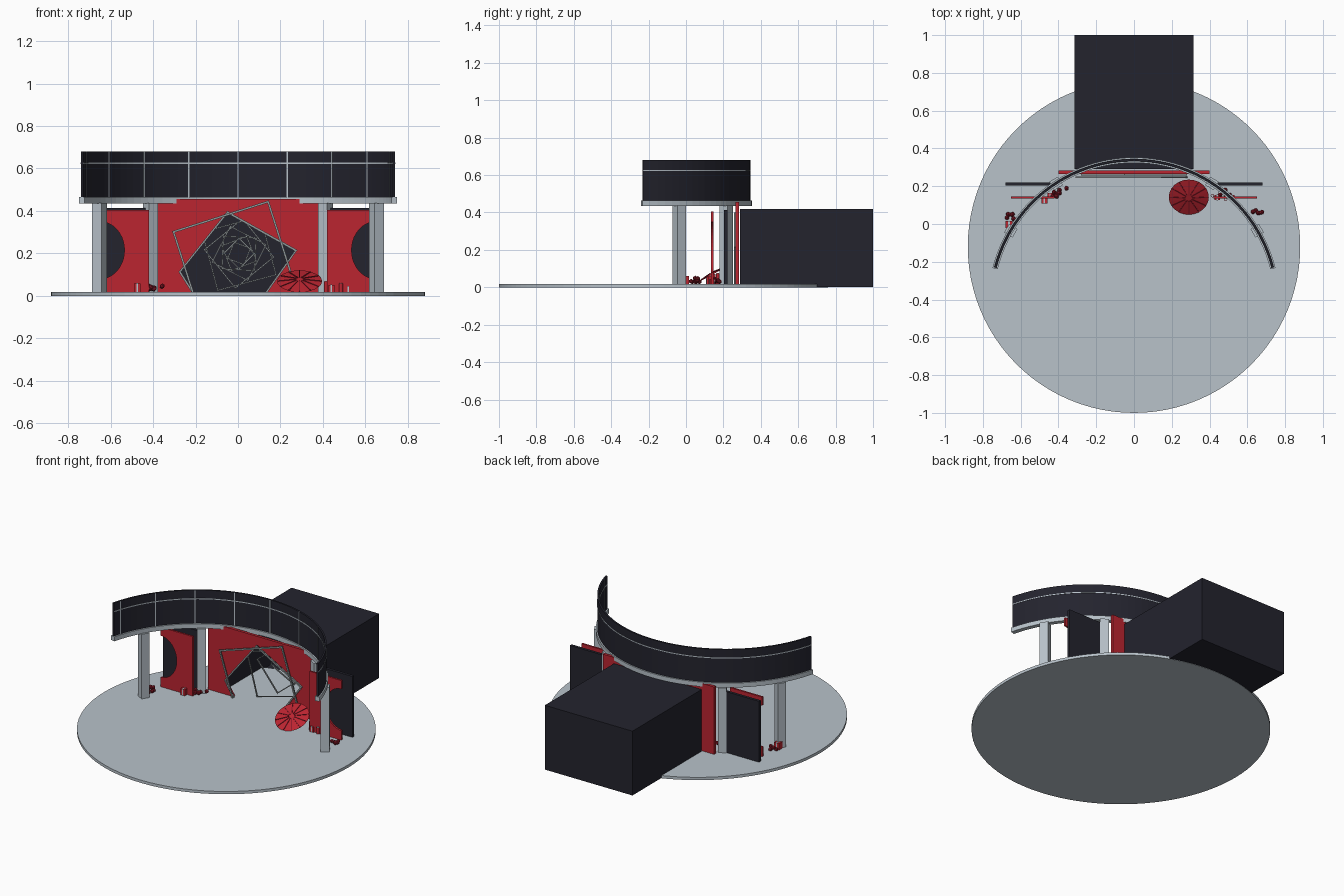
import bpy, bmesh, math, random
from mathutils import Matrix, Vector

if "Cube" in bpy.data.objects:
    bpy.data.objects.remove(bpy.data.objects["Cube"])

random.seed(4)
FLOOR = 0.018
ARC_Y = -0.42          # centre of the curved canopy


def material(name, rgb):
    m = bpy.data.materials.new(name)
    m.diffuse_color = (*rgb, 1)
    m.use_nodes = True
    m.node_tree.nodes["Principled BSDF"].inputs["Base Color"].default_value = m.diffuse_color
    return m


GREY = material("pale grey", (0.48, 0.54, 0.59))
STEEL = material("mid grey", (0.28, 0.31, 0.32))
NAVY = material("dark navy", (0.017, 0.017, 0.027))
RED = material("red", (0.5, 0.018, 0.03))
CRIMSON = material("dark crimson", (0.26, 0.01, 0.022))


def finish(bm, name, mat):
    bmesh.ops.recalc_face_normals(bm, faces=bm.faces)
    me = bpy.data.meshes.new(name)
    bm.to_mesh(me)
    bm.free()
    me.materials.append(mat)
    ob = bpy.data.objects.new(name, me)
    bpy.context.collection.objects.link(ob)
    return ob


def box(name, mat, centre, size, rot=0.0):
    bm = bmesh.new()
    m = Matrix.Translation(centre) @ Matrix.Rotation(rot, 4, 'Z') @ Matrix.Diagonal((*size, 1))
    bmesh.ops.create_cube(bm, size=1, matrix=m)
    return finish(bm, name, mat)


def cylinder(name, mat, centre, radius, depth, sides=12):
    bm = bmesh.new()
    bmesh.ops.create_cone(bm, cap_ends=True, segments=sides, radius1=radius, radius2=radius,
                          depth=depth, matrix=Matrix.Translation(centre))
    return finish(bm, name, mat)


def sheet(name, mat, outline, y0, y1):
    """Upright panel from an x-z outline."""
    bm = bmesh.new()
    f = bm.faces.new([bm.verts.new((x, y0, z)) for x, z in outline])
    ext = bmesh.ops.extrude_face_region(bm, geom=[f], use_keep_orig=True)
    for v in ext["geom"]:
        if isinstance(v, bmesh.types.BMVert):
            v.co.y = y1
    return finish(bm, name, mat)


def arc(name, mat, r0, r1, z0, z1, a0, a1, n=48):
    """Curved rectangular bar, angles in degrees from +y."""
    bm = bmesh.new()
    rings = []
    for i in range(n + 1):
        a = math.radians(a0 + (a1 - a0) * i / n)
        rings.append([bm.verts.new((r * math.sin(a), ARC_Y + r * math.cos(a), z))
                      for r, z in ((r0, z0), (r1, z0), (r1, z1), (r0, z1))])
    for p, q in zip(rings, rings[1:]):
        for k in range(4):
            bm.faces.new((p[k], p[(k + 1) % 4], q[(k + 1) % 4], q[k]))
    bm.faces.new(rings[0])
    bm.faces.new(rings[-1])
    return finish(bm, name, mat)


def frame(name, corners, y, width):
    """Four-sided hollow frame, trimmed where it meets the floor."""
    pts = [Vector(c) for c in corners]
    mid = sum(pts, Vector((0, 0))) / 4
    size = sum((p - mid).length for p in pts) / 4
    k = 1 - width * 1.41 / size
    bm = bmesh.new()
    rows = [[bm.verts.new((c.x, yy, c.y)) for c in (mid + (p - mid) * s for p in pts)]
            for s, yy in ((1, y), (k, y), (k, y + 0.008), (1, y + 0.008))]
    for a in range(4):
        for i in range(4):
            j = (i + 1) % 4
            bm.faces.new((rows[a][i], rows[a][j], rows[(a + 1) % 4][j], rows[(a + 1) % 4][i]))
    bmesh.ops.bisect_plane(bm, geom=bm.verts[:] + bm.edges[:] + bm.faces[:],
                           plane_co=(0, 0, FLOOR), plane_no=(0, 0, 1), clear_inner=True)
    return finish(bm, name, STEEL)


# round stage floor
cylinder("stage_floor", GREY, (0, -0.12, FLOOR / 2), 0.88, FLOOR, 96)

# tunnel room at the back, open towards the stage
bm = bmesh.new()
bmesh.ops.create_cube(bm, size=1, matrix=Matrix.Translation((0, 0.645, 0.211))
                      @ Matrix.Diagonal((0.63, 0.71, 0.418, 1)))
bmesh.ops.delete(bm, geom=[f for f in bm.faces if f.calc_center_median().y < 0.3],
                 context='FACES')
finish(bm, "tunnel_room", NAVY)

# curved canopy: ledge, fascia and thin trim lines
arc("canopy_ledge", GREY, 0.744, 0.772, 0.436, 0.465, -76, 76)
arc("canopy_fascia", NAVY, 0.753, 0.764, 0.465, 0.68, -75.6, 75.6)
arc("trim_inner", GREY, 0.7505, 0.753, 0.622, 0.628, -75.6, 75.6)
arc("trim_outer", GREY, 0.764, 0.766, 0.622, 0.628, -75.6, 75.6)
for i in range(-4, 5):
    arc("trim_upright", GREY, 0.7505, 0.753, 0.465, 0.68, i * 18 - 0.25, i * 18 + 0.25, 1)

# columns turned to follow the arc
for side in (-1, 1):
    for deg in (33, 59.5):
        a = math.radians(deg) * side
        box("column", GREY, (0.757 * math.sin(a), ARC_Y + 0.757 * math.cos(a), 0.228),
            (0.052, 0.052, 0.42), -a)

# central wall with a slanted opening reaching the floor
opening = [(-0.28, 0.113), (-0.05, 0.40), (0.28, 0.216)]
sheet("central_wall", RED,
      [(-0.4, FLOOR), (-0.22, FLOOR)] + opening +
      [(0.14, FLOOR), (0.4, FLOOR), (0.4, 0.456), (-0.4, 0.456)], 0.265, 0.283)

# side panels: red with a half-round cut at the outer edge, dark one behind
for side in (-1, 1):
    cut = [(side * (0.65 - 0.115 * math.sin(t)), 0.215 + 0.135 * math.cos(t))
           for t in (math.pi * i / 20 for i in range(21))]
    sheet("side_panel", RED, [(side * 0.65, 0.405), *cut, (side * 0.65, FLOOR),
                              (side * 0.42, FLOOR), (side * 0.42, 0.405)], 0.134, 0.146)
    box("back_panel", NAVY, (side * 0.54, 0.212, 0.216), (0.28, 0.018, 0.396))

# nested twisting frames leading into the tunnel
frame("outer_frame", [(-0.31, 0.305), (0.145, 0.45), (0.29, -0.005), (-0.165, -0.15)], 0.244, 0.01)
frame("opening_frame", opening + [(-0.05, -0.251)], 0.256, 0.01)
for i in range(7):
    r = 0.205 * 0.82 ** i
    turn = math.radians(60 + 24 * i)
    frame("inner_frame", [(0.005 + r * math.cos(turn + k * math.pi / 2),
                           0.2 + r * math.sin(turn + k * math.pi / 2)) for k in range(4)],
          0.33 + 0.09 * i, 0.006)

# tilted round parasol resting on the floor
bm = bmesh.new()
tilt = Matrix.Translation((0.29, 0.14, 0.073)) @ Matrix.Rotation(math.radians(29), 4, 'X')
bmesh.ops.create_cone(bm, cap_ends=True, segments=24, radius1=0.106, radius2=0.02,
                      depth=0.01, matrix=tilt)
parasol = finish(bm, "parasol", RED)
bm = bmesh.new()
for i in range(12):
    m = tilt @ Matrix.Rotation(i * math.pi / 6, 4, 'Z') @ Matrix.Translation((0.06, 0, 0.002)) \
        @ Matrix.Rotation(math.radians(6.6), 4, 'Y') @ Matrix.Diagonal((0.085, 0.005, 0.003, 1))
    bmesh.ops.create_cube(bm, size=1, matrix=m)
finish(bm, "parasol_ribs", CRIMSON)


# flower clusters
def flowers(x, y, n=6):
    bm = bmesh.new()
    for _ in range(n):
        p = (x + random.uniform(-0.027, 0.027), y + random.uniform(-0.018, 0.018),
             FLOOR + random.uniform(0.01, 0.032))
        bmesh.ops.create_icosphere(bm, subdivisions=1, radius=0.013,
                                   matrix=Matrix.Translation(p))
    finish(bm, "flowers", CRIMSON)


for x, y in ((-0.38, 0.178), (-0.43, 0.16), (0.655, 0.06), (0.48, 0.165), (-0.655, 0.035)):
    flowers(x, y)

# gift boxes with pale ribbon
for x, y, s, h in ((-0.475, 0.125, 0.032, 0.04), (-0.445, 0.15, 0.026, 0.026),
                   (-0.662, -0.003, 0.036, 0.042), (0.44, 0.14, 0.028, 0.034),
                   (0.52, 0.14, 0.026, 0.026)):
    box("gift_box", RED, (x, y, FLOOR + h / 2), (s, s, h))
    box("gift_ribbon", GREY, (x, y, FLOOR + h / 2), (s * 0.25, s + 0.003, h + 0.003))

# candles
for x, y, h in ((0.415, 0.15, 0.05), (0.455, 0.17, 0.055), (0.485, 0.13, 0.04)):
    cylinder("candle", RED, (x, y, FLOOR + h / 2), 0.009, h)
    cylinder("candle_top", GREY, (x, y, FLOOR + h), 0.007, 0.006)
